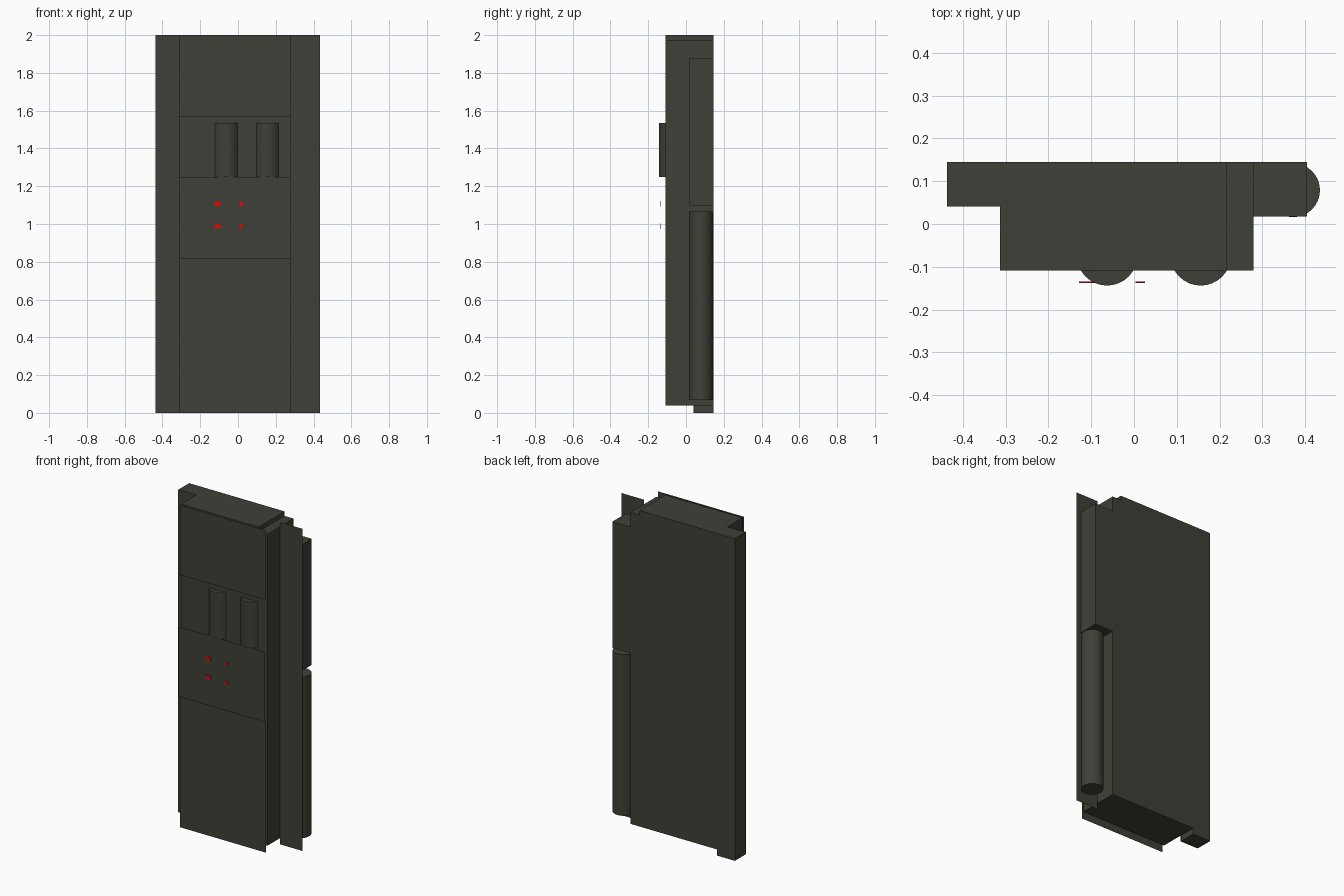
import bpy, bmesh, math
from mathutils import Matrix

if "Cube" in bpy.data.objects:
    bpy.data.objects.remove(bpy.data.objects["Cube"])


def material(name, rgb):
    m = bpy.data.materials.new(name)
    m.diffuse_color = (*rgb, 1)
    m.use_nodes = True
    m.node_tree.nodes["Principled BSDF"].inputs["Base Color"].default_value = m.diffuse_color
    return m


GREY = material("dark olive grey", (0.051, 0.051, 0.040))
RED = material("signal red", (0.65, 0.003, 0.003))


def add(name, bm, mat):
    bmesh.ops.recalc_face_normals(bm, faces=bm.faces)
    me = bpy.data.meshes.new(name)
    bm.to_mesh(me)
    bm.free()
    me.materials.append(mat)
    ob = bpy.data.objects.new(name, me)
    bpy.context.collection.objects.link(ob)
    return ob


def extrude(name, profile, y0, y1, mat=GREY):
    """Extrude an x-z profile from y0 to y1 (flat sheet when y1 is None)."""
    bm = bmesh.new()
    face = bm.faces.new([bm.verts.new((x, y0, z)) for x, z in profile])
    if y1 is not None:
        r = bmesh.ops.extrude_face_region(bm, geom=[face])
        verts = [g for g in r["geom"] if isinstance(g, bmesh.types.BMVert)]
        bmesh.ops.translate(bm, verts=verts, vec=(0, y1 - y0, 0))
        # keep the starting cap
        if len(bm.faces) < len(profile) + 2:
            bm.faces.new([v for v in bm.verts if v not in verts])
    return add(name, bm, mat)


def rect(x0, x1, z0, z1):
    return [(x0, z0), (x1, z0), (x1, z1), (x0, z1)]


def cylinder(name, x, y, r, z0, z1):
    bm = bmesh.new()
    bmesh.ops.create_cone(bm, cap_ends=True, segments=32, radius1=r, radius2=r,
                          depth=z1 - z0,
                          matrix=Matrix.Translation((x, y, (z0 + z1) / 2)))
    ob = add(name, bm, GREY)
    bpy.context.view_layer.objects.active = ob
    ob.select_set(True)
    bpy.ops.object.shade_smooth_by_angle(angle=math.radians(40))
    ob.select_set(False)


# Main cabinet with a small step on its top right edge, and the side blocks
extrude("cabinet_body", [(-.313, .038), (.279, .038), (.279, 1.972),
                         (.218, 1.972), (.218, 2), (-.313, 2)], -.109, .145)
extrude("left_wing", rect(-.437, -.313, 0, 2), .041, .145)
extrude("right_block", rect(.279, .405, 1.097, 1.88), .018, .145)

# Thin cover sheets
for name, y, box in [
    ("upper_panel", -.123, (-.313, .279, 1.567, 2)),
    ("recess_panel", -.112, (-.313, .279, 1.25, 1.567)),
    ("middle_panel", -.135, (-.313, .279, .815, 1.25)),
    ("lower_panel", -.123, (-.313, .279, 0, .815)),
    ("left_panel", .036, (-.437, -.313, 0, 2)),
    ("right_panel", .013, (.279, .434, 0, 2)),
]:
    extrude(name, rect(*box), y, None)

# Canisters: two in the front recess, a long one on the right side
for i, x in enumerate((-.063, .156)):
    cylinder(f"front_canister_{i + 1}", x, -.073, .071, 1.25, 1.535)
cylinder("side_canister", .372, .079, .063, .067, 1.067)

# Red indicator lights on the middle panel
for x, rx in ((-.11, .019), (.015, .011)):
    for z in (1.107, .988):
        pts = [(x + rx * math.cos(a * math.pi / 4), z + .015 * math.sin(a * math.pi / 4))
               for a in range(8)]
        extrude("indicator_light", pts, -.138, -.1345, RED)
